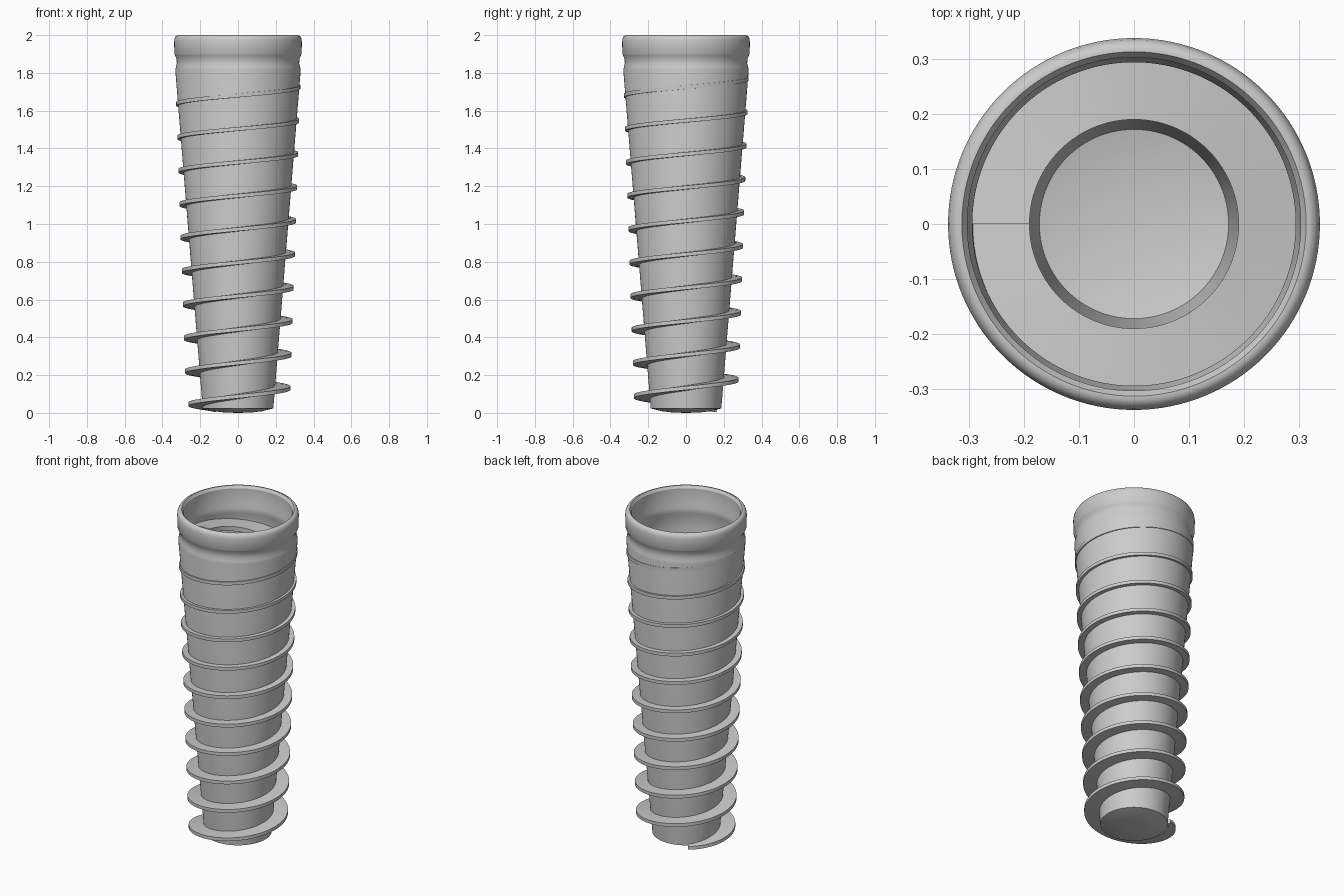
import bpy, bmesh, math

if "Cube" in bpy.data.objects:
    bpy.data.objects.remove(bpy.data.objects["Cube"])

SEG = 128


def make_object(name, verts, faces):
    mesh = bpy.data.meshes.new(name)
    mesh.from_pydata(verts, [], faces)
    bm = bmesh.new()
    bm.from_mesh(mesh)
    bmesh.ops.remove_doubles(bm, verts=bm.verts, dist=1e-5)
    bmesh.ops.recalc_face_normals(bm, faces=bm.faces)
    bm.to_mesh(mesh)
    bm.free()
    obj = bpy.data.objects.new(name, mesh)
    bpy.context.collection.objects.link(obj)
    bpy.ops.object.select_all(action='DESELECT')
    obj.select_set(True)
    bpy.context.view_layer.objects.active = obj
    bpy.ops.object.shade_smooth_by_angle(angle=math.radians(30))
    return obj


def lathe(name, profile):
    verts, faces, n = [], [], len(profile)
    for i in range(SEG):
        a = 2 * math.pi * i / SEG
        verts += [(r * math.cos(a), r * math.sin(a), z) for r, z in profile]
    for i in range(SEG):
        j = (i + 1) % SEG
        for k in range(n - 1):
            faces.append((i * n + k, j * n + k, j * n + k + 1, i * n + k + 1))
    return make_object(name, verts, faces)


# Hollow tapered body with domed tip, neck groove, rounded collar and inner wall
lathe("tapered_body", [
    (0, 0), (0.07, 0.002), (0.13, 0.009), (0.187, 0.024),
    (0.332, 1.815), (0.329, 1.83), (0.324, 1.85), (0.325, 1.87),
    (0.333, 1.893), (0.337, 1.90), (0.338, 1.97), (0.335, 1.985),
    (0.329, 1.995), (0.320, 2.0), (0.313, 2.0), (0.303, 1.985),
    (0.303, 1.90), (0.294, 1.87), (0.294, 1.84), (0.303, 1.815),
    (0.300, 1.74), (0.172, 0.05), (0.12, 0.038), (0, 0.03)])


# Helical thread: inner edge at constant radius, crest fading in at the tip
def helix_thread(name, start, end, pitch):
    steps = int((end - start) / 3)
    verts, faces = [], []
    for i in range(steps + 1):
        deg = start + (end - start) * i / steps
        a = math.radians(deg)
        z = 0.043 + pitch * (deg - 180) / 360
        crest = 0.273 + 0.033 * z
        fade = min(1, (deg - start) / 100)
        crest -= 0.065 * (1 - fade) ** 2
        crest = min(crest, 0.331)
        for r, dz in ((0.19, -0.014), (crest, -0.010), (crest, 0.010), (0.19, 0.014)):
            verts.append((r * math.cos(a), r * math.sin(a), max(0.002, z + dz)))
    for i in range(steps):
        for k in range(4):
            m = (k + 1) % 4
            faces.append((i * 4 + k, i * 4 + m, i * 4 + 4 + m, i * 4 + 4 + k))
    faces += [(0, 1, 2, 3), tuple(steps * 4 + k for k in (3, 2, 1, 0))]
    return make_object(name, verts, faces)


helix_thread("screw_thread", 128, 180 + 3600, 0.177)
